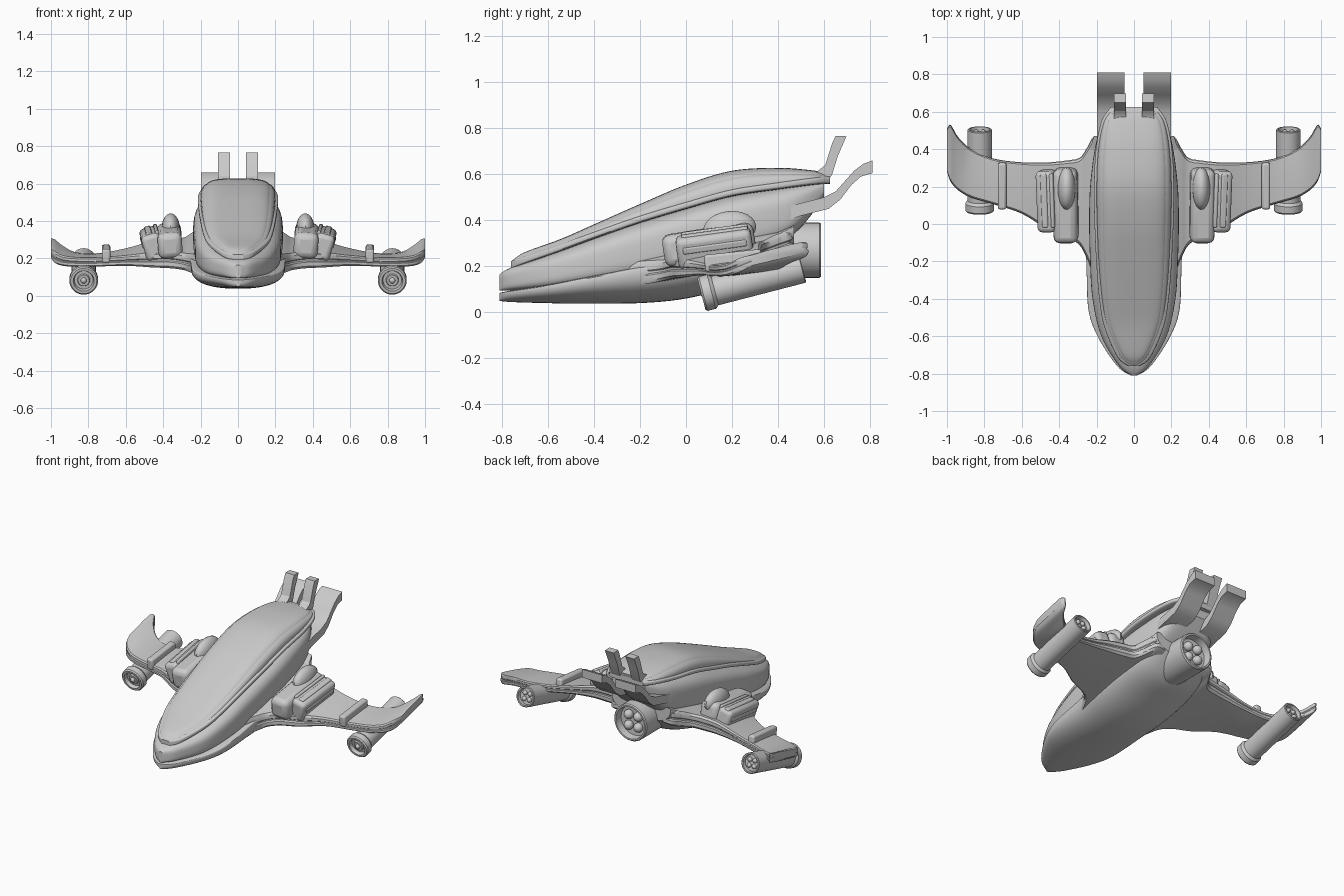
import bpy, bmesh
from math import sin, cos, pi, radians
from mathutils import Vector, Matrix, Euler

if "Cube" in bpy.data.objects:
    bpy.data.objects.remove(bpy.data.objects["Cube"])


def finish(name, bm, mirror=False, bevel=0.0, angle=32):
    bmesh.ops.recalc_face_normals(bm, faces=bm.faces)
    me = bpy.data.meshes.new(name)
    bm.to_mesh(me)
    bm.free()
    ob = bpy.data.objects.new(name, me)
    bpy.context.collection.objects.link(ob)
    if bevel:
        m = ob.modifiers.new("bevel", 'BEVEL')
        m.width, m.segments, m.limit_method = bevel, 3, 'ANGLE'
    if mirror:
        ob.modifiers.new("mirror", 'MIRROR')
    bpy.context.view_layer.objects.active = ob
    bpy.ops.object.select_all(action='DESELECT')
    ob.select_set(True)
    bpy.ops.object.shade_smooth_by_angle(angle=radians(angle))
    return ob


def smooth_keys(keys, steps=6):
    """Catmull-Rom interpolation of tuples."""
    out = []
    for i in range(len(keys) - 1):
        a, b, c, d = keys[max(i - 1, 0)], keys[i], keys[i + 1], keys[min(i + 2, len(keys) - 1)]
        for s in range(steps):
            t = s / steps
            out.append([0.5 * (2 * q + (r - p) * t + (2 * p - 5 * q + 4 * r - u) * t * t
                               + (3 * q - p - 3 * r + u) * t ** 3) for p, q, r, u in zip(a, b, c, d)])
    return out + [list(keys[-1])]


def skin(bm, rings):
    vs = [[bm.verts.new(p) for p in r] for r in rings]
    n = len(vs[0])
    for a, b in zip(vs, vs[1:]):
        for i in range(n):
            bm.faces.new((a[i], a[(i + 1) % n], b[(i + 1) % n], b[i]))
    bm.faces.new(vs[0])
    bm.faces.new(vs[-1])


def power(v, n):
    return (1 if v >= 0 else -1) * abs(v) ** (2 / n)


def hull(name, keys, split, n_top, n_bot):
    """Loft along y; keys are y, half width, bottom z, top z."""
    rings = []
    for y, w, zb, zt in smooth_keys(keys):
        zm = zb + split * (zt - zb)
        ring = []
        for k in range(48):
            a = 2 * pi * (k + 0.5) / 48
            n, h = (n_top, zt - zm) if sin(a) > 0 else (n_bot, zm - zb)
            ring.append((w * power(cos(a), n), y, zm + h * power(sin(a), n)))
        rings.append(ring)
    bm = bmesh.new()
    skin(bm, rings)
    return finish(name, bm)


def lathe(name, profile, start, direction, mirror=False):
    """Turn (radius, distance) points about an axis."""
    q = Vector((0, 0, 1)).rotation_difference(Vector(direction))
    bm = bmesh.new()
    skin(bm, [[Vector(start) + q @ Vector((r * cos(2 * pi * k / 40), r * sin(2 * pi * k / 40), t))
               for k in range(40)] for r, t in profile])
    return finish(name, bm, mirror)


def box(name, loc, size, rot, bevel):
    bm = bmesh.new()
    rx, ry = radians(rot[0]), radians(rot[1])
    bmesh.ops.create_cube(bm, size=1, matrix=Matrix.LocRotScale(Vector(loc), Euler((rx, ry, 0)), Vector(size)))
    return finish(name, bm, True, bevel)


def balls(name, items, mirror=False):
    bm = bmesh.new()
    for loc, rad, rx in items:
        bmesh.ops.create_uvsphere(bm, u_segments=20, v_segments=12, radius=1, matrix=Matrix.LocRotScale(
            Vector(loc), Euler((rx, 0, 0)), Vector(rad)))
    return finish(name, bm, mirror)


def fin(name, pts, x0, x1):
    """Side profile (y, z) extruded across x, mirrored."""
    bm = bmesh.new()
    skin(bm, [[(x, y, z) for y, z in pts] for x in (x0, x1)])
    return finish(name, bm, True)


# Fuselage: belly, upper body
hull("lower_hull", [(-.81, .015, .05, .085), (-.76, .09, .045, .095), (-.6, .195, .04, .12),
                    (-.45, .245, .038, .15), (-.2, .255, .04, .20), (0, .27, .06, .24),
                    (.2, .27, .11, .28), (.35, .25, .16, .33), (.47, .215, .26, .38)], .85, 6, 2.3)
hull("upper_hull", [(-.81, .015, .095, .165), (-.76, .08, .095, .195), (-.6, .175, .10, .25),
                    (-.4, .222, .12, .325), (-.2, .235, .15, .395), (0, .24, .2, .455),
                    (.2, .235, .24, .51), (.4, .21, .30, .545), (.5, .18, .37, .56),
                    (.6, .12, .50, .575)], .5, 3.4, 4)

# Canopy: rim, shell and raised panel
canopy = [(-.76, .015, .21, .23), (-.71, .075, .23, .262), (-.55, .145, .285, .32), (-.4, .172, .34, .385),
          (-.2, .188, .41, .472), (0, .197, .47, .555), (.2, .2, .525, .615), (.4, .19, .555, .628),
          (.55, .16, .575, .618), (.625, .11, .58, .605)]
hull("canopy_rim", [(y, w + .014, b - .022, b + .012) for y, w, b, t in canopy], .5, 5, 5)
hull("canopy_shell", [(y, w, b - .01, t - .009) for y, w, b, t in canopy], .15, 3, 3)
hull("canopy_panel", [(y * .985, w * .9, b, t) for y, w, b, t in canopy], .2, 3.2, 3)

# Wings: chordwise section with a groove along both edges, lofted along x
section = [(.03, -.5), (.3, -.55), (.7, -.55), (.97, -.5), (1, -.36), (1, -.12), (.975, -.06), (.975, .04),
           (.99, .1), (.99, .36), (.96, .5), (.7, .55), (.3, .55), (.04, .5), (.01, .36), (.01, .1),
           (.025, .04), (.025, -.06), (0, -.12), (0, -.36)]
wing_keys = [(.12, -.34, .46, .15, .31, .10), (.21, -.28, .47, .16, .31, .10), (.25, -.19, .41, .17, .29, .10),
             (.29, -.115, .355, .18, .27, .09), (.36, -.07, .34, .19, .265, .09), (.46, -.03, .33, .19, .255, .08),
             (.6, .055, .33, .187, .228, .055), (.75, .105, .35, .18, .205, .048),
             (.87, .14, .40, .18, .21, .05), (.94, .18, .465, .187, .245, .055),
             (.98, .225, .53, .205, .275, .06), (1.0, .28, .51, .225, .285, .045)]
bm = bmesh.new()
skin(bm, [[(x, a + u * (b - a), za + u * (zb - za) + v * th) for u, v in section]
          for x, a, b, za, zb, th in smooth_keys(wing_keys, 5)])
finish("wings", bm, True)

# Wing-root housings, grille bars and outer ribs
box("root_housing", (.365, .1, .295), (.13, .40, .14), (9, 4), .035)
balls("intake_bump", [((.36, .19, .365), (.048, .115, .075), radians(6))], True)
box("vent_housing", (.46, .125, .28), (.10, .33, .14), (8, 16), .025)
for i, (x, w) in enumerate(((.437, .02), (.478, .034))):
    box("vent_bar_%d" % i, (x, .125, .352 - (x - .437) * .3), (w, .29, .03), (8, 16), .008)
box("side_vent_bar", (.508, .125, .285), (.02, .28, .03), (8, 16), .007)
box("wing_rib", (.705, .205, .225), (.045, .25, .075), (6, 0), .012)

# Tail fins
fin("lower_tail_fin", [(.25, .41), (.5, .475), (.6, .50), (.65, .525), (.69, .57), (.73, .615), (.77, .645),
                       (.81, .66), (.81, .605), (.76, .59), (.72, .555), (.67, .49), (.62, .45),
                       (.5, .42), (.3, .35)], .05, .197)
fin("upper_tail_fin", [(.5, .60), (.57, .612), (.605, .64), (.635, .735), (.65, .767), (.697, .765),
                       (.66, .68), (.635, .60), (.62, .575), (.5, .57)], .043, .107)

# Main engine with nozzle cluster
lathe("main_engine", [(.03, 0), (.09, .06), (.115, .15), (.12, .2), (.12, .42), (.114, .427), (.104, .427),
                      (.098, .38), (.01, .375)], (0, .16, .27), (0, 1, 0))
balls("main_nozzles", [((.05 * cos(a), .55, .27 + .05 * sin(a)), (.03, .03, .03), 0)
                       for a in (pi / 4 + k * pi / 2 for k in range(4))])

# Wing-tip thrusters
axis = Vector((0, .966, .25)).normalized()
up = Vector((0, -axis.z, axis.y))
start = Vector((.825, .067, .079))
lathe("tip_thruster", [(.012, .012), (.03, .012), (.034, .022), (.05, .022), (.056, 0), (.07, 0), (.077, .008),
                       (.077, .045), (.07, .055), (.065, .06), (.065, .45), (.061, .454), (.053, .454),
                       (.05, .43), (.005, .43)], start, axis, True)
balls("tip_nozzles", [(start + axis * .432 + up * (.026 * sin(a)) + Vector((.026 * cos(a), 0, 0)), (.015,) * 3, 0)
                      for a in (pi / 4 + k * pi / 2 for k in range(4))]
      + [(start + axis * .012, (.016,) * 3, 0)], True)
